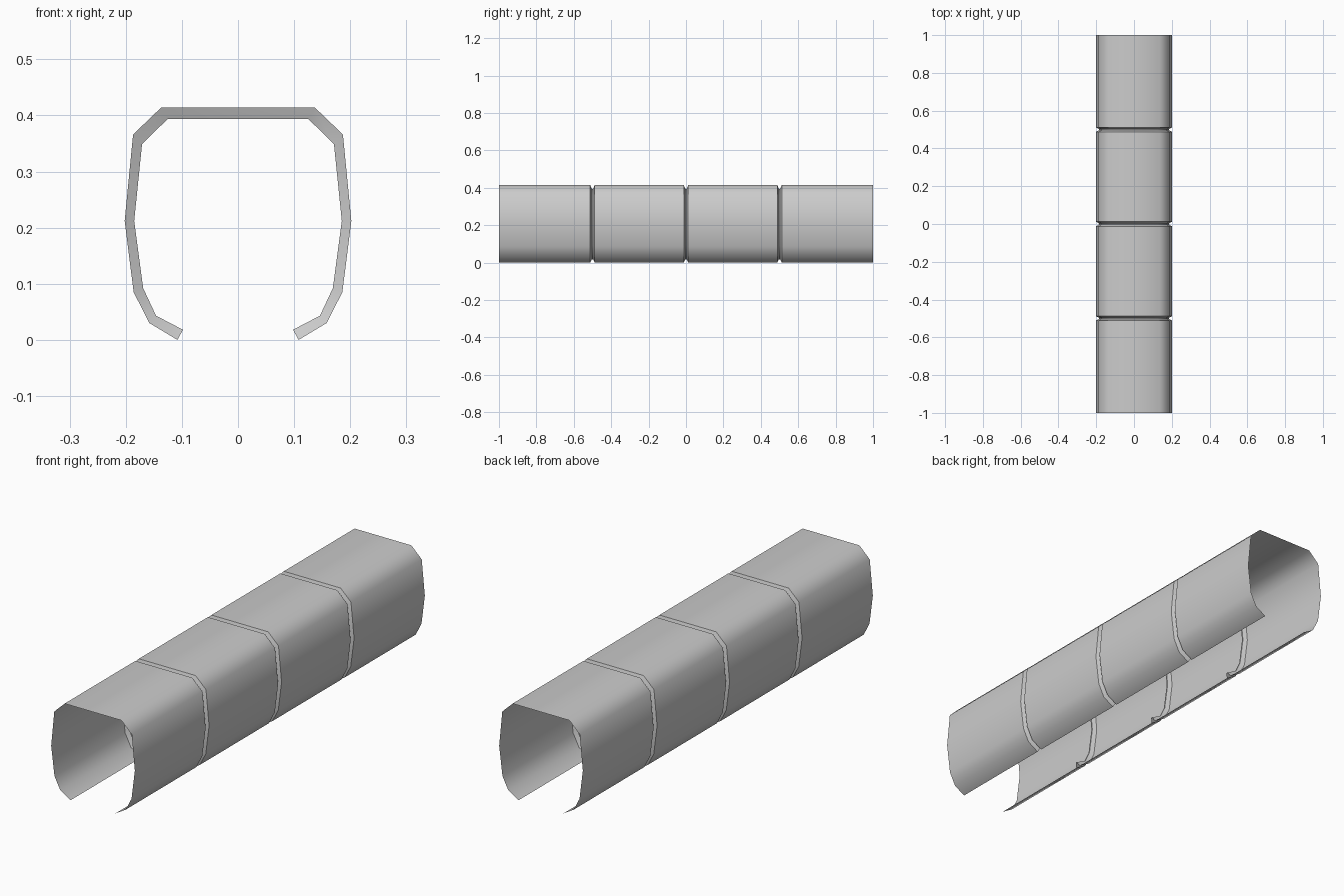
import bpy, math

if "Cube" in bpy.data.objects:
    bpy.data.objects.remove(bpy.data.objects["Cube"])

# Plain grey finish
grey = bpy.data.materials.new("light grey")
grey.use_nodes = True
colour = (0.6, 0.6, 0.6, 1)
grey.diffuse_color = colour
grey.node_tree.nodes["Principled BSDF"].inputs["Base Color"].default_value = colour

# Half cross-sections (x, z) from lower lip to roof: full size and groove floor
OUTER = [(0.108, 0), (0.158, 0.03), (0.186, 0.085), (0.202, 0.212), (0.187, 0.366), (0.137, 0.414)]
INNER = [(0.098, 0.018), (0.146, 0.043), (0.169, 0.092), (0.185, 0.212), (0.171, 0.349), (0.125, 0.394)]


def mirrored(half):
    return half + [(-x, z) for x, z in reversed(half)]


# Stations along the length, with a groove at each joint
HALF_WIDTH, FLOOR = 0.012, 0.003
stations = [(-1, OUTER)]
for joint in (-0.5, 0, 0.5):
    stations += [(joint - HALF_WIDTH, OUTER), (joint - FLOOR, INNER),
                 (joint + FLOOR, INNER), (joint + HALF_WIDTH, OUTER)]
stations.append((1, OUTER))

# Open sheet lofted through the stations
verts = [(x, y, z) for y, half in stations for x, z in mirrored(half)]
n = 2 * len(OUTER)
faces = [(s * n + i, s * n + i + 1, (s + 1) * n + i + 1, (s + 1) * n + i)
         for s in range(len(stations) - 1) for i in range(n - 1)]
mesh = bpy.data.meshes.new("grooved_cover")
mesh.from_pydata(verts, [], [tuple(reversed(f)) for f in faces])
mesh.materials.append(grey)
cover = bpy.data.objects.new("grooved_cover", mesh)
bpy.context.collection.objects.link(cover)

# Smooth around the section, crisp at the grooves
bpy.context.view_layer.objects.active = cover
cover.select_set(True)
bpy.ops.object.shade_smooth_by_angle(angle=math.radians(50))
